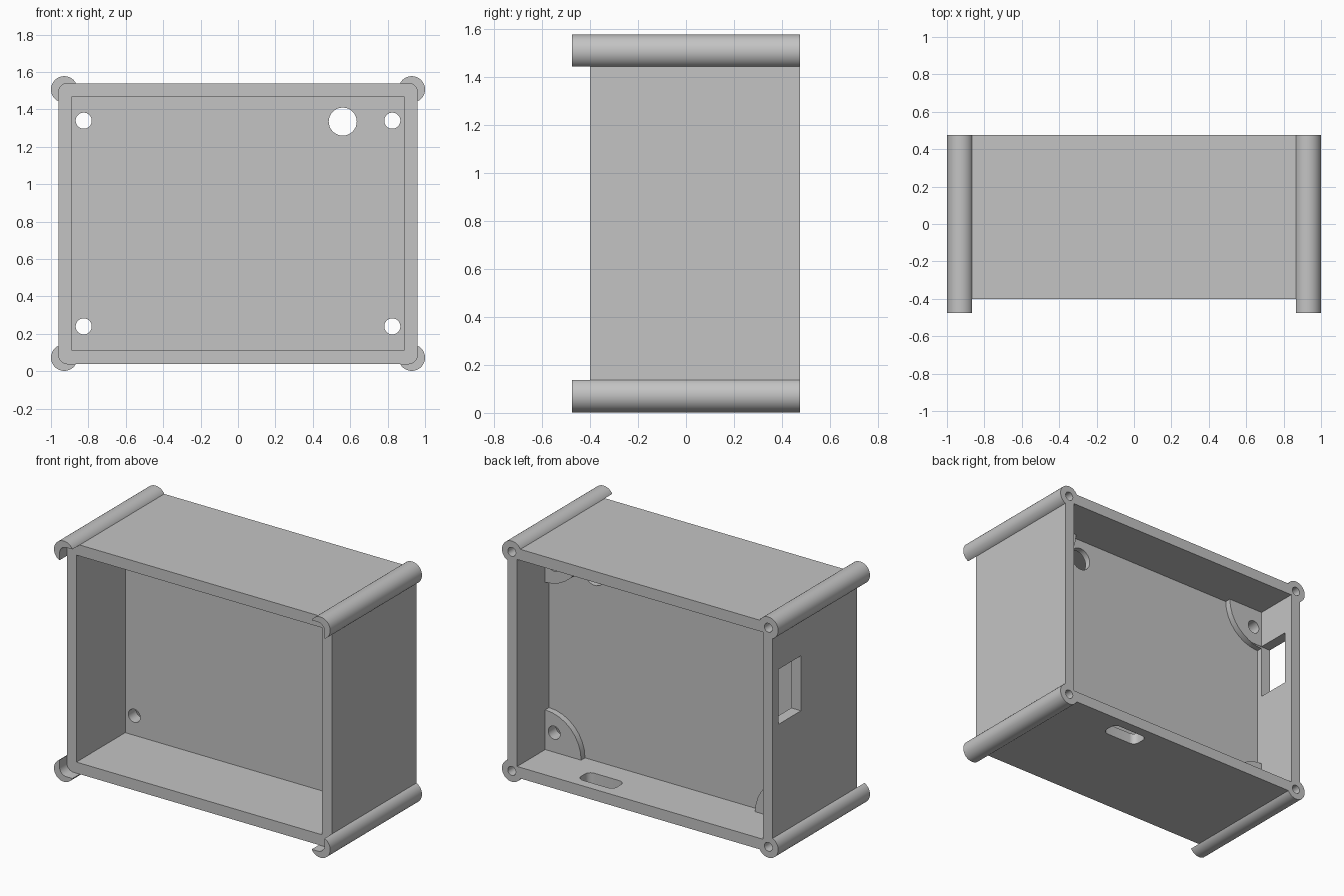
import bpy, bmesh, math

cube = bpy.data.objects.get("Cube")
if cube:
    bpy.data.objects.remove(cube, do_unlink=True)

grey = bpy.data.materials.new("plain grey")
grey.use_nodes = True
colour = (0.55, 0.55, 0.55, 1)
grey.diffuse_color = colour
grey.node_tree.nodes["Principled BSDF"].inputs["Base Color"].default_value = colour


def prism(name, axis, centre, size, span, radius=0.0, steps=8):
    """Rounded rectangle in the plane across the axis, extruded over the span."""
    (ca, cb), (w, h), pts = centre, size, []
    for k, (sa, sb) in enumerate(((1, 1), (-1, 1), (-1, -1), (1, -1))):
        a0, b0 = ca + sa * (w / 2 - radius), cb + sb * (h / 2 - radius)
        full_round = radius * 2 >= min(w, h)
        count = 1 if radius == 0 else steps if full_round else steps + 1
        for i in range(count):
            t = math.radians(90) * (k + i / steps)
            pts.append((a0 + radius * math.cos(t), b0 + radius * math.sin(t)))
    place = {"X": lambda a, b, d: (d, a, b),
             "Y": lambda a, b, d: (a, d, b),
             "Z": lambda a, b, d: (a, b, d)}[axis]
    bm = bmesh.new()
    ends = [[bm.verts.new(place(a, b, d)) for a, b in pts] for d in span]
    for ring in ends:
        bm.faces.new(ring)
    for i in range(len(pts)):
        j = (i + 1) % len(pts)
        bm.faces.new((ends[0][i], ends[0][j], ends[1][j], ends[1][i]))
    bmesh.ops.recalc_face_normals(bm, faces=bm.faces)
    mesh = bpy.data.meshes.new(name)
    bm.to_mesh(mesh)
    bm.free()
    mesh.materials.append(grey)
    obj = bpy.data.objects.new(name, mesh)
    bpy.context.collection.objects.link(obj)
    return obj


def rod(name, centre, radius, span):
    return prism(name, "Y", centre, (2 * radius, 2 * radius), span, radius)


def combine(target, tool, operation):
    """Apply a boolean and discard the tool."""
    mod = target.modifiers.new("boolean", "BOOLEAN")
    mod.operation, mod.object, mod.solver = operation, tool, "EXACT"
    bpy.context.view_layer.objects.active = target
    bpy.ops.object.modifier_apply(modifier=mod.name)
    bpy.data.objects.remove(tool, do_unlink=True)


MID = 0.79                      # height of the middle of the case
FRONT, BACK = -0.40, 0.475
OUTER, INNER = (1.92, 1.50), (1.78, 1.355)


def corners(x, dz):
    return [(sx * x, MID + sz * dz) for sx in (-1, 1) for sz in (-1, 1)]


# Outer case with four corner posts
case = prism("enclosure_case", "Y", (0, MID), OUTER, (FRONT, BACK))
for c in corners(0.929, 0.717):
    combine(case, rod("post", c, 0.071, (-BACK, BACK)), "UNION")

# Lid seat between the projecting post ends
combine(case, prism("lid_seat", "Y", (0, MID), OUTER, (-0.6, FRONT), 0.05), "DIFFERENCE")

# Front cavity
combine(case, prism("front_cavity", "Y", (0, MID), INNER, (-0.7, 0.105)), "DIFFERENCE")

# Back cavity, leaving quarter-round bosses in its corners
cavity = prism("back_cavity", "Y", (0, MID), INNER, (0.145, 0.7))
for c in corners(INNER[0] / 2, INNER[1] / 2):
    combine(cavity, rod("boss", c, 0.26, (0.0, 0.185)), "DIFFERENCE")
combine(case, cavity, "DIFFERENCE")

# Through holes in the divider and blind screw holes in the posts
for c in corners(0.825, 0.55):
    combine(case, rod("mount_hole", c, 0.043, (0.0, 0.3)), "DIFFERENCE")
combine(case, rod("cable_hole", (0.56, 1.335), 0.075, (0.0, 0.3)), "DIFFERENCE")
for c in corners(0.929, 0.717):
    combine(case, rod("screw_hole", c, 0.029, (0.15, 0.6)), "DIFFERENCE")

# Side window and rounded slot in the floor
combine(case, prism("side_window", "X", (0.297, 1.04), (0.23, 0.36), (-1.2, -0.8)), "DIFFERENCE")
combine(case, prism("floor_slot", "Z", (0.37, 0.35), (0.26, 0.12), (-0.1, 0.2), 0.04), "DIFFERENCE")

# Smooth round surfaces, crisp edges
bpy.ops.object.select_all(action="DESELECT")
case.select_set(True)
bpy.context.view_layer.objects.active = case
bpy.ops.object.shade_smooth_by_angle(angle=math.radians(30))
